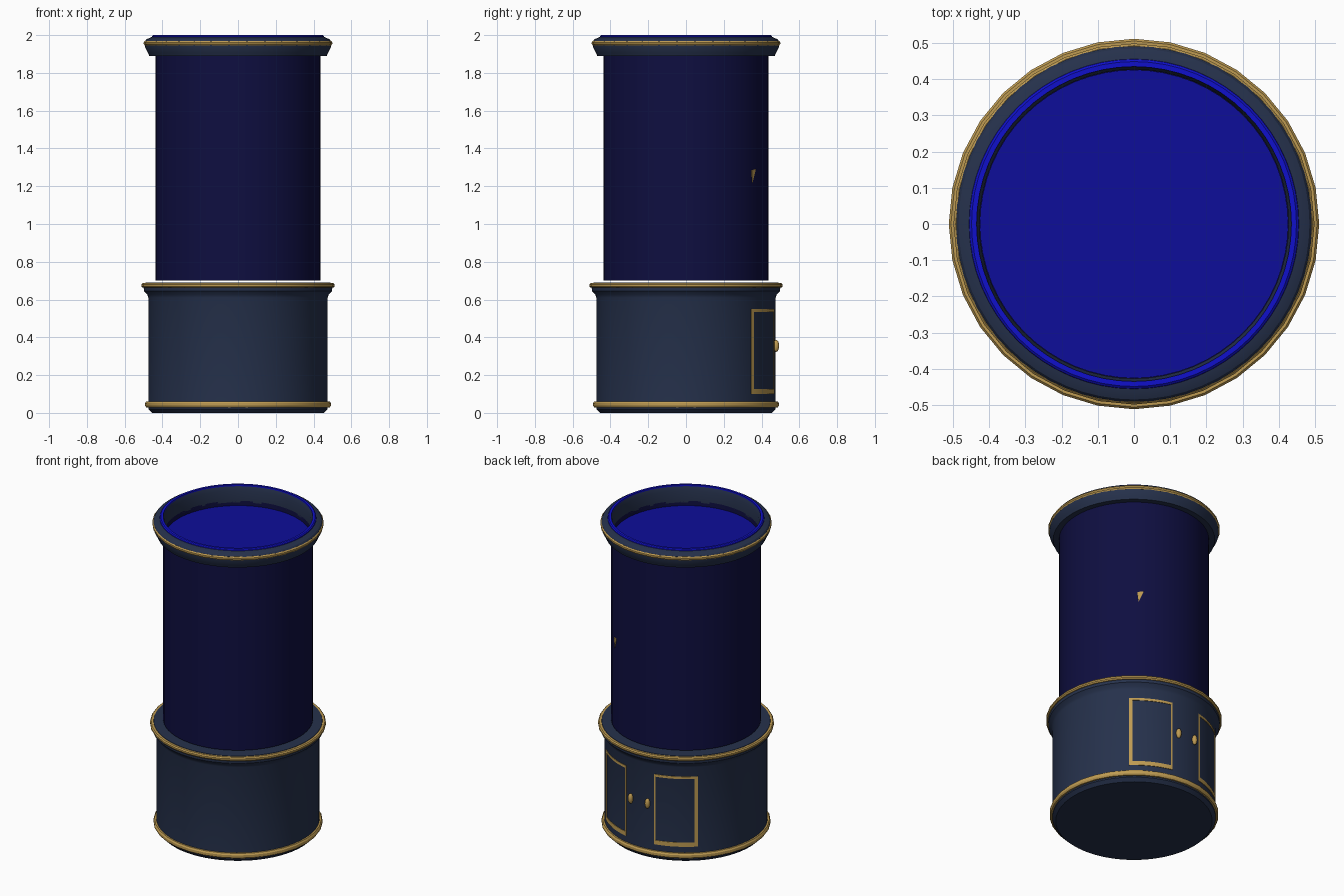
import bpy, bmesh, math

if "Cube" in bpy.data.objects:
    bpy.data.objects.remove(bpy.data.objects["Cube"])


def material(name, rgb):
    m = bpy.data.materials.new(name)
    m.diffuse_color = (*rgb, 1)
    m.use_nodes = True
    m.node_tree.nodes["Principled BSDF"].inputs["Base Color"].default_value = m.diffuse_color
    return m


SLATE = material("slate_blue", (0.019, 0.031, 0.072))
GOLD = material("brass_gold", (0.52, 0.33, 0.085))
GLASS = material("deep_blue_glass", (0.0045, 0.0045, 0.052))
WATER = material("water_blue", (0.004, 0.004, 0.32))
RIM = material("bright_blue", (0.005, 0.005, 0.60))


def finish(bm, name, mat, smooth=True):
    bmesh.ops.recalc_face_normals(bm, faces=bm.faces)
    me = bpy.data.meshes.new(name)
    bm.to_mesh(me)
    bm.free()
    me.materials.append(mat)
    ob = bpy.data.objects.new(name, me)
    bpy.context.collection.objects.link(ob)
    if smooth:
        bpy.ops.object.select_all(action='DESELECT')
        ob.select_set(True)
        bpy.context.view_layer.objects.active = ob
        bpy.ops.object.shade_smooth_by_angle(angle=math.radians(30))
    return ob


def lathe(name, profile, mat, n=64, solid=False):
    """Turn a (radius, z) profile; solid caps the ends, otherwise it is a closed ring."""
    bm = bmesh.new()
    rings = [[bm.verts.new((r * math.cos(2 * math.pi * i / n), r * math.sin(2 * math.pi * i / n), z))
              for i in range(n)] for r, z in profile]
    for k in range(len(rings) - (1 if solid else 0)):
        a, b = rings[k], rings[(k + 1) % len(rings)]
        for i in range(n):
            j = (i + 1) % n
            bm.faces.new((a[i], a[j], b[j], b[i]))
    if solid:
        bm.faces.new(rings[0][::-1])
        bm.faces.new(rings[-1])
    return finish(bm, name, mat)


def gold_ring(name, r, z, h):
    lathe(name, [(r - 0.035, z - h), (r - 0.006, z - h), (r, z - h * 0.4),
                 (r, z + h * 0.4), (r - 0.006, z + h), (r - 0.035, z + h)], GOLD, 32)


def curved_plate(name, a0, a1, z0, z1, r0, r1, mat):
    """Thin plate wrapped round the cabinet; angles in degrees from the back (+y)."""
    bm = bmesh.new()
    n = max(1, round(abs(a1 - a0) / 3))
    cols = []
    for i in range(n + 1):
        a = math.radians(a0 + (a1 - a0) * i / n)
        cols.append([bm.verts.new((r * math.sin(a), r * math.cos(a), z))
                     for r, z in ((r0, z0), (r1, z0), (r1, z1), (r0, z1))])
    for a, b in zip(cols, cols[1:]):
        for k in range(4):
            bm.faces.new((a[k], a[(k + 1) % 4], b[(k + 1) % 4], b[k]))
    bm.faces.new(cols[0])
    bm.faces.new(cols[-1][::-1])
    return finish(bm, name, mat)


# Cabinet base with plinth and flared top
lathe("cabinet_base", [(0.455, 0), (0.475, 0.02), (0.475, 0.61), (0.48, 0.625),
                       (0.498, 0.645), (0.50, 0.672), (0.49, 0.689)], SLATE, solid=True)
gold_ring("plinth_trim", 0.492, 0.045, 0.016)
gold_ring("cabinet_top_trim", 0.512, 0.675, 0.012)

# Glass tank and water
lathe("glass_tube", [(0.436, 0.70), (0.436, 1.90), (0.427, 1.90), (0.427, 0.70)], GLASS)
lathe("water", [(0.426, 0.702), (0.426, 1.87)], WATER, solid=True)
lathe("tank_floor", [(0.43, 0.70), (0.43, 0.701)], GLASS, solid=True)

# Top collar with gold band and blue lip
lathe("top_collar", [(0.427, 1.89), (0.47, 1.89), (0.476, 1.905), (0.492, 1.935), (0.492, 1.968),
                     (0.485, 1.978), (0.457, 1.990), (0.435, 1.990), (0.427, 1.965)], SLATE)
gold_ring("collar_trim", 0.499, 1.957, 0.012)
lathe("collar_lip", [(0.435, 1.985), (0.457, 1.985), (0.455, 1.995), (0.449, 2.0), (0.435, 2.0)], RIM)

# Pair of doors at the back: gold frame strips and a knob on each side
for side, s in (("left", -1), ("right", 1)):
    strips = {"top": (12, 43.5, 0.535, 0.55), "bottom": (12, 43.5, 0.10, 0.127),
              "inner": (12, 13.2, 0.10, 0.55), "outer": (41, 43.5, 0.10, 0.55)}
    for part, (a0, a1, z0, z1) in strips.items():
        curved_plate(f"{side}_door_frame_{part}", s * a0, s * a1, z0, z1, 0.47, 0.478, GOLD)
    bm = bmesh.new()
    bmesh.ops.create_uvsphere(bm, u_segments=16, v_segments=10, radius=1)
    knob = finish(bm, f"{side}_door_knob", GOLD)
    knob.scale = (0.016, 0.016, 0.032)
    knob.location = (s * 0.06, 0.477, 0.355)

# Small gold fin tip showing through the glass
bm = bmesh.new()
pts = [(32.5, 1.29), (37.5, 1.285), (36.5, 1.22)]
front, back = [[bm.verts.new((r * math.sin(math.radians(a)), r * math.cos(math.radians(a)), z))
                for a, z in pts] for r in (0.439, 0.432)]
bm.faces.new(front)
bm.faces.new(back[::-1])
for i in range(3):
    j = (i + 1) % 3
    bm.faces.new((front[i], front[j], back[j], back[i]))
finish(bm, "fin_tip", GOLD, smooth=False)
